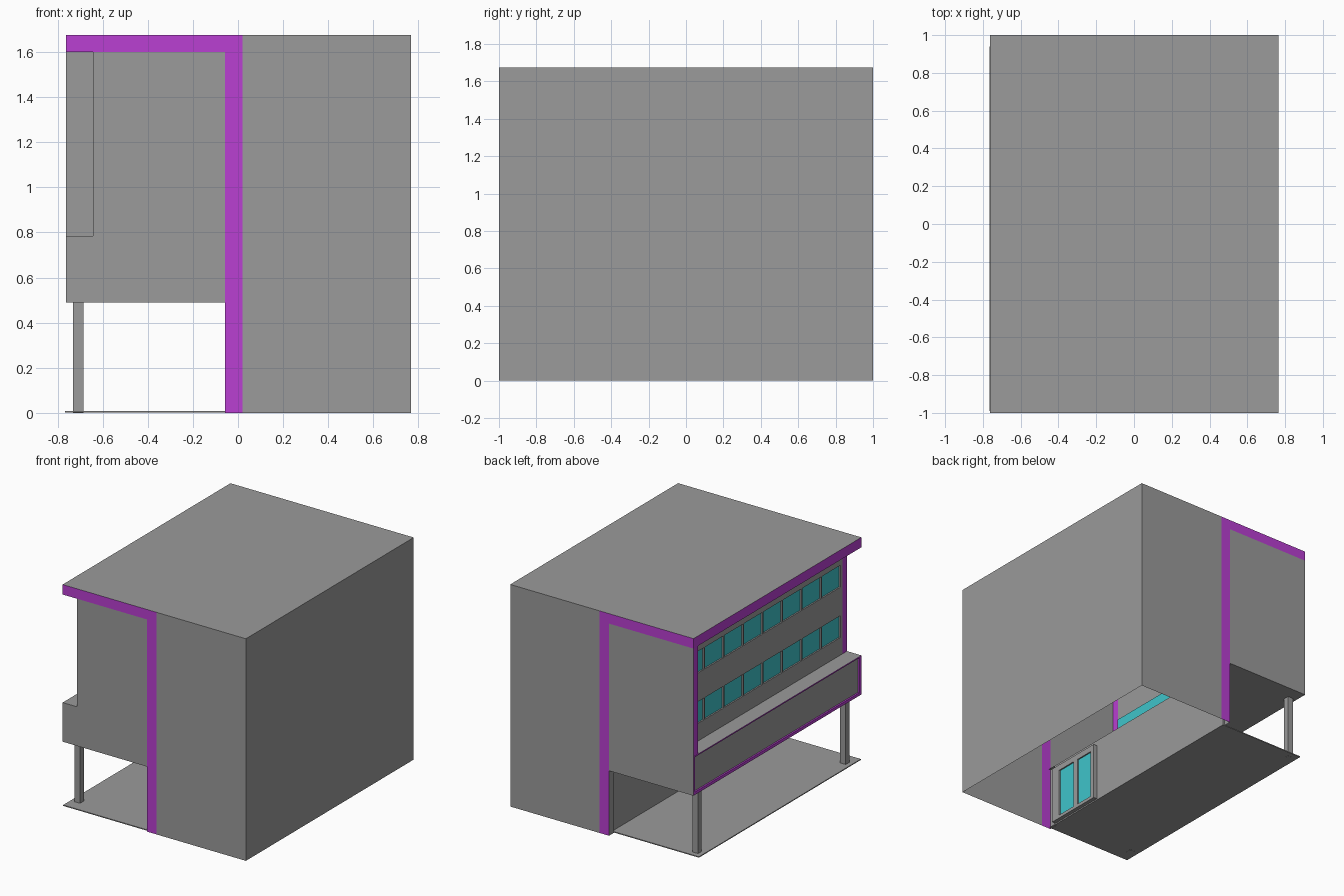
import bpy, bmesh

if "Cube" in bpy.data.objects:
    bpy.data.objects.remove(bpy.data.objects["Cube"])


def material(name, rgb):
    m = bpy.data.materials.new(name)
    m.diffuse_color = (*rgb, 1)
    m.use_nodes = True
    m.node_tree.nodes["Principled BSDF"].inputs["Base Color"].default_value = m.diffuse_color
    return m


GREY = material("grey_render", (0.325, 0.325, 0.325))
PURPLE = material("purple_trim", (0.487, 0.05, 0.645))
GLASS = material("teal_glass", (0.05, 0.55, 0.59))


def finish(name, bm, mat):
    mesh = bpy.data.meshes.new(name)
    bm.to_mesh(mesh)
    bm.free()
    mesh.materials.append(mat)
    bpy.context.collection.objects.link(bpy.data.objects.new(name, mesh))


def panel(name, axis, at, rects, mat=GREY, side=1):
    """Flat rectangles (a0, a1, b0, b1) on the plane where coordinate axis = at."""
    bm = bmesh.new()
    for a0, a1, b0, b1 in rects:
        verts = []
        for a, b in ((a0, b0), (a1, b0), (a1, b1), (a0, b1)):
            co = [a, b]
            co.insert(axis, at)
            verts.append(bm.verts.new(co))
        f = bm.faces.new(verts)
        f.normal_update()
        if f.normal[axis] * side < 0:
            f.normal_flip()
    bmesh.ops.remove_doubles(bm, verts=bm.verts, dist=1e-5)
    finish(name, bm, mat)


def boxes(name, items, mat=GREY):
    """Boxes given as (x0, x1, y0, y1, z0, z1)."""
    bm = bmesh.new()
    for x0, x1, y0, y1, z0, z1 in items:
        vs = bmesh.ops.create_cube(bm, size=1)["verts"]
        bmesh.ops.scale(bm, verts=vs, vec=(x1 - x0, y1 - y0, z1 - z0))
        bmesh.ops.translate(bm, verts=vs,
                            vec=((x0 + x1) / 2, (y0 + y1) / 2, (z0 + z1) / 2))
    finish(name, bm, mat)


LEFT, RIGHT, TOP = -0.763, 0.766, 1.675
BAND, SOFFIT, TERR = 1.60, 0.49, 0.785
FAC, WALL, PIER = -0.643, -0.043, -0.058  # upper facade, ground wall, pier face
COL = 0.021                  # inner edge of the purple column
FIN = 0.945                  # inner side of the end fin

# Shell of the main block (hollow, open underneath)
panel("roof", 2, TOP, [(LEFT, RIGHT, -1, 1)])
panel("right_wall", 0, RIGHT, [(-1, 1, 0, TOP)])
for label, y in (("front", -1), ("back", 1)):
    upper_x = FAC if y < 0 else LEFT
    panel(label + "_wall", 1, y, [(COL, RIGHT, 0, TOP), (upper_x, PIER, TERR, BAND),
                                  (LEFT, PIER, SOFFIT, TERR)], side=y)
    panel(label + "_purple_band", 1, y, [(LEFT, PIER, BAND, TOP), (PIER, COL, 0, TOP)],
          PURPLE, y)

# Roof overhang, end fin and terrace
panel("roof_fascia", 0, LEFT, [(-1, 1, BAND, TOP)], PURPLE, -1)
panel("overhang_underside", 2, BAND, [(LEFT, FAC, -1, FIN)], side=-1)
panel("fin_edge", 0, LEFT, [(FIN, 1, TERR, BAND)], PURPLE, -1)
panel("fin_inner_face", 1, FIN, [(LEFT, FAC, TERR, BAND)], side=-1)
panel("terrace_top", 2, TERR, [(LEFT, FAC, -1, FIN)])
panel("soffit", 2, SOFFIT, [(LEFT, WALL, -1, 1)], side=-1)

# Parapet panel sunk in a thin purple frame
D = LEFT + 0.012
E, LO, HI = 0.999, SOFFIT + 0.001, TERR - 0.001
panel("parapet_panel", 0, D, [(-E, E, LO, HI)], side=-1)
boxes("parapet_frame", [(LEFT, D, -E, E, LO, SOFFIT + 0.022),
                        (LEFT, D, -E, E, TERR - 0.01, HI),
                        (LEFT, D, -E, -0.977, SOFFIT + 0.022, TERR - 0.01),
                        (LEFT, D, 0.985, E, SOFFIT + 0.022, TERR - 0.01)], PURPLE)

# Upper facade with two ribbons of windows
W = 0.93
ROWS = ((0.91, 1.09), (1.29, 1.47))
levels = [TERR, *ROWS[0], *ROWS[1], BAND]
rects = [(-W, W, levels[i], levels[i + 1]) for i in (0, 2, 4)]
rects += [(-FIN, -W, TERR, BAND), (W, FIN, TERR, BAND)]
panel("upper_facade", 0, FAC, rects, side=-1)
panel("facade_corner_strip", 0, FAC, [(-1, -FIN, TERR, BAND)], PURPLE, -1)
G = FAC + 0.012
panel("window_glass", 0, G, [(-W, W, a, b) for a, b in ROWS], GLASS, -1)
bars = []
for a, b in ROWS:
    for i in range(9):
        y = -W + 2 * W * i / 8
        bars.append((FAC, G - 0.001, y - 0.007, y + 0.007, a, b))
    bars += [(FAC, G - 0.001, -W, W, a, a + 0.008),
             (FAC, G - 0.001, -W, W, b - 0.008, b)]
boxes("window_bars", bars)

# Ground floor wall set between end piers
P = 0.94
panel("ground_wall", 0, WALL, [(-P, P, 0, SOFFIT)], side=-1)
for label, s in (("front", -1), ("back", 1)):
    panel(label + "_pier_face", 0, PIER, [(min(s, s * P), max(s, s * P), 0, SOFFIT)], side=-1)
    panel(label + "_pier_return", 1, s * P, [(PIER, WALL, 0, SOFFIT)], side=-s)

# Double glazed door
PANES = ((-0.85, -0.69), (-0.645, -0.50))
F0, F1 = WALL - 0.012, -0.013
boxes("door_frame", [(F0, F1, -0.93, -0.85, 0.01, 0.45), (F0, F1, -0.69, -0.645, 0.01, 0.45),
                     (F0, F1, -0.50, -0.465, 0.01, 0.45)] +
      [(F0, F1, a, b, z0, z1) for a, b in PANES for z0, z1 in ((0.01, 0.035), (0.405, 0.45))])
boxes("door_glass", [(F0 + 0.006, F1 - 0.01, a, b, 0.035, 0.405) for a, b in PANES], GLASS)

# Porch slab, and posts that run through it
boxes("porch_slab", [(LEFT - 0.003, WALL, -0.99, P, 0.001, 0.008)])
boxes("porch_posts", [(-0.732, -0.686, y - 0.022, y + 0.022, 0, SOFFIT) for y in (-0.88, 0.88)])
